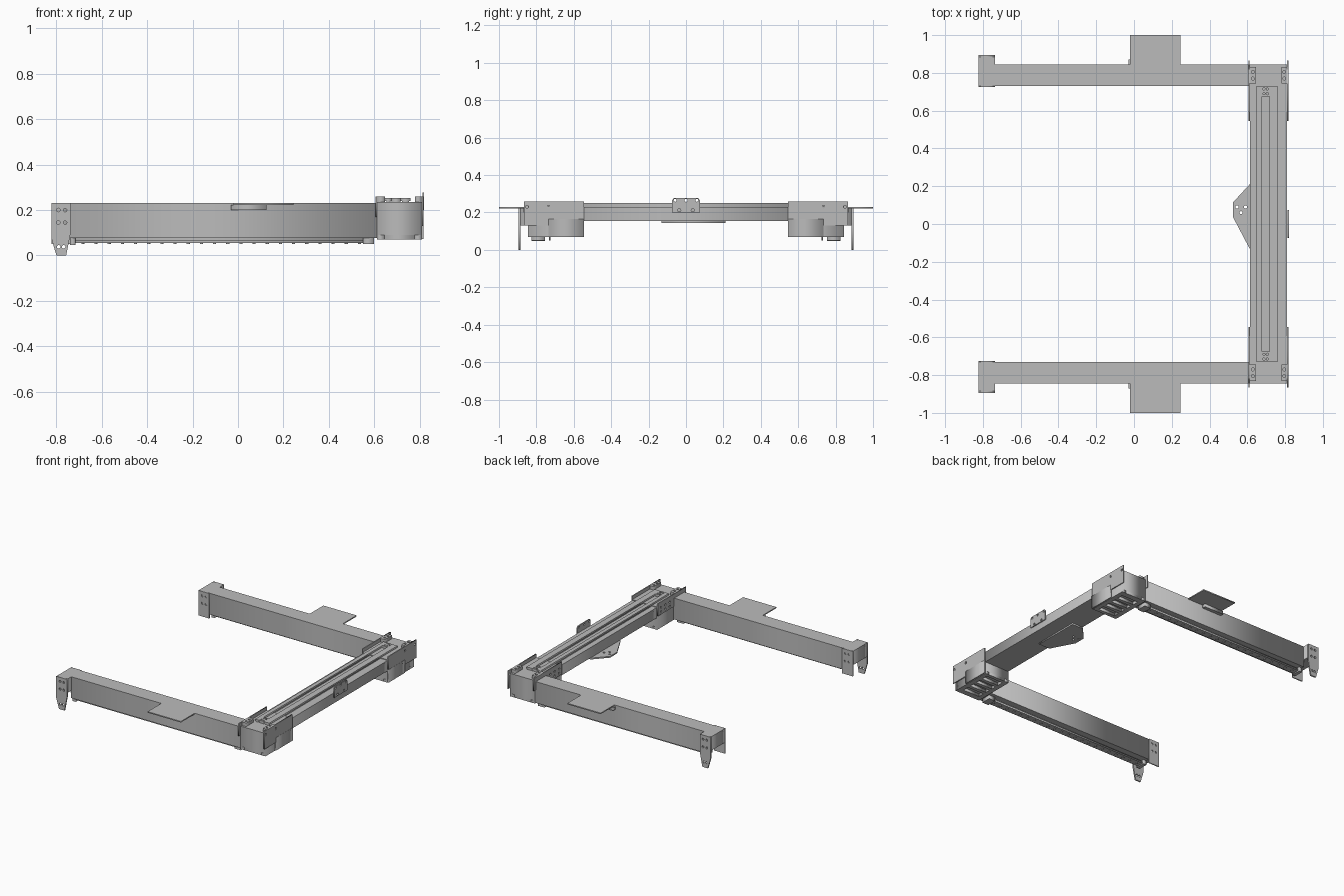
import bpy
import math
from mathutils import Matrix, Vector

old = bpy.data.objects.get("Cube")
if old:
    bpy.data.objects.remove(old, do_unlink=True)

GREY = (0.5, 0.5, 0.5, 1)
steel = bpy.data.materials.new("plain grey metal")
steel.use_nodes = True
steel.diffuse_color = GREY
steel.node_tree.nodes["Principled BSDF"].inputs["Base Color"].default_value = GREY


def add(name, mesh):
    obj = bpy.data.objects.new(name, mesh)
    bpy.context.collection.objects.link(obj)
    mesh.materials.clear()
    mesh.materials.append(steel)
    return obj


def plate(name, axis, pos, thick, outline, holes=(), radius=0.008):
    """Flat sheet with round holes, centred at pos along the given axis."""
    curve = bpy.data.curves.new(name, "CURVE")
    curve.dimensions = "2D"
    curve.fill_mode = "BOTH"
    curve.extrude = thick / 2
    rings = [outline]
    for u, v in holes:
        rings.append([(u + radius * math.cos(k * math.pi / 6),
                       v + radius * math.sin(k * math.pi / 6)) for k in range(12)])
    for ring in rings:
        spline = curve.splines.new("POLY")
        spline.points.add(len(ring) - 1)
        for point, (u, v) in zip(spline.points, ring):
            point.co = (u, v, 0, 1)
        spline.use_cyclic_u = True
    temp = bpy.data.objects.new(name, curve)
    bpy.context.collection.objects.link(temp)
    graph = bpy.context.evaluated_depsgraph_get()
    mesh = bpy.data.meshes.new_from_object(temp.evaluated_get(graph))
    bpy.data.objects.remove(temp, do_unlink=True)
    X, Y, Z = Vector((1, 0, 0)), Vector((0, 1, 0)), Vector((0, 0, 1))
    u, v, n = {"x": (Y, Z, X), "y": (X, Z, -Y), "z": (X, Y, Z)}[axis]
    turn = Matrix((u, v, n)).transposed().to_4x4()
    mesh.transform(Matrix.Translation(abs(n.x) * X * pos + abs(n.y) * Y * pos
                                      + abs(n.z) * Z * pos) @ turn)
    return add(name, mesh)


def rect(u0, u1, v0, v1):
    return [(u0, v0), (u1, v0), (u1, v1), (u0, v1)]


def box(name, x, y, z):
    y = sorted(y)
    return plate(name, "z", (z[0] + z[1]) / 2, z[1] - z[0], rect(*x, *y))


for side, s in (("front", -1), ("back", 1)):
    def sy(a, b):
        return (s * a, s * b)

    # Long side arm with its linear rail underneath
    box(side + "_arm", (-0.74, 0.612), sy(0.73, 0.845), (0.077, 0.23))
    box(side + "_rail_neck", (-0.72, 0.55), sy(0.775, 0.805), (0.067, 0.077))
    box(side + "_rail_head", (-0.72, 0.55), sy(0.765, 0.815), (0.055, 0.067))
    box(side + "_rail_stop", (0.55, 0.6), sy(0.755, 0.825), (0.05, 0.077))
    box(side + "_rail_end", (-0.74, -0.715), sy(0.755, 0.825), (0.047, 0.077))
    for k in range(22):
        x = -0.69 + k * 0.058
        box(side + "_rail_bolt", (x, x + 0.014), sy(0.783, 0.797), (0.051, 0.055))

    # End bracket with a tapered foot
    box(side + "_end_cap", (-0.822, -0.737), sy(0.73, 0.885), (0.13, 0.23))
    bolts = [(x, z) for x in (-0.792, -0.762) for z in (0.145, 0.2)]
    plate(side + "_foot", "y", s * 0.89, 0.01,
          [(-0.8, 0), (-0.757, 0), (-0.737, 0.1), (-0.737, 0.23),
           (-0.822, 0.23), (-0.822, 0.075)],
          bolts + [(-0.79, 0.038), (-0.768, 0.038)])
    plate(side + "_inner_plate", "y", s * 0.728, 0.008,
          rect(-0.822, -0.737, 0.05, 0.23), bolts)

    # Side shelf and its angle bracket
    box(side + "_shelf", (-0.02, 0.245), sy(0.84, 1.0), (0.222, 0.23))
    box(side + "_shelf_bracket", (-0.03, 0.125), sy(0.845, 0.87), (0.2, 0.222))

    # Corner housing with a slotted underside
    box(side + "_corner", (0.612, 0.81), sy(0.545, 0.845), (0.09, 0.235))
    for x in ((0.612, 0.645), (0.777, 0.81)):
        box(side + "_corner_skirt", x, sy(0.545, 0.845), (0.07, 0.09))
    for y in (0.545, 0.615, 0.675, 0.735, 0.805):
        box(side + "_corner_rib", (0.645, 0.777), sy(y, y + 0.04 if y > 0.8 else y + 0.025),
            (0.07, 0.09))
    box(side + "_corner_cover", (0.81, 0.818), sy(0.545, 0.735), (0.072, 0.165))
    plate(side + "_outer_plate", "x", 0.8135, 0.007,
          [(s * y, z) for y, z in ((0.545, 0.165), (0.735, 0.165), (0.735, 0.13),
                                   (0.865, 0.13), (0.865, 0.26), (0.545, 0.26))],
          [(s * 0.735, 0.23), (s * 0.85, 0.23)])
    plate(side + "_joint_plate", "x", 0.6085, 0.007,
          [(s * y, z) for y, z in ((0.545, 0.17), (0.865, 0.17), (0.865, 0.26), (0.545, 0.26))],
          [(s * y, z) for y in (0.58, 0.63, 0.68) for z in (0.19, 0.22)])
    for x0, x1 in ((0.612, 0.647), (0.78, 0.81)):
        mid = (x0 + x1) / 2
        plate(side + "_angle_bracket", "z", 0.2475, 0.025,
              rect(x0, x1, *sorted(sy(0.745, 0.83))),
              [(mid, s * 0.77), (mid, s * 0.805)])

    # Rail end clamp
    plate(side + "_rail_clamp", "z", 0.244, 0.018,
          rect(0.677, 0.717, *sorted(sy(0.675, 0.73))),
          [(x, s * y) for x in (0.688, 0.706) for y in (0.69, 0.715)], 0.006)

# Cross beam with two raised rails
box("cross_beam", (0.615, 0.81), (-0.73, 0.73), (0.155, 0.23))
for x in ((0.648, 0.677), (0.717, 0.76)):
    box("cross_rail_base", (x[0] + 0.006, x[1] - 0.006), (-0.73, 0.73), (0.23, 0.24))
    box("cross_rail_top", x, (-0.73, 0.73), (0.24, 0.252))

# Middle sensor plate on the outer face
plate("middle_plate", "x", 0.816, 0.008,
      [(-0.075, 0.2), (0.075, 0.2), (0.075, 0.265), (0.065, 0.277),
       (-0.065, 0.277), (-0.075, 0.265)],
      [(-0.058, 0.265), (0, 0.265), (0.058, 0.265), (-0.036, 0.212), (0.036, 0.212)])

# Tapered mounting tab under the cross beam
plate("mounting_tab", "z", 0.15, 0.01,
      [(0.525, 0.035), (0.612, -0.13), (0.7, -0.13), (0.7, 0.21), (0.612, 0.21), (0.525, 0.115)],
      [(0.545, 0.09), (0.59, 0.09), (0.567, 0.06)])
